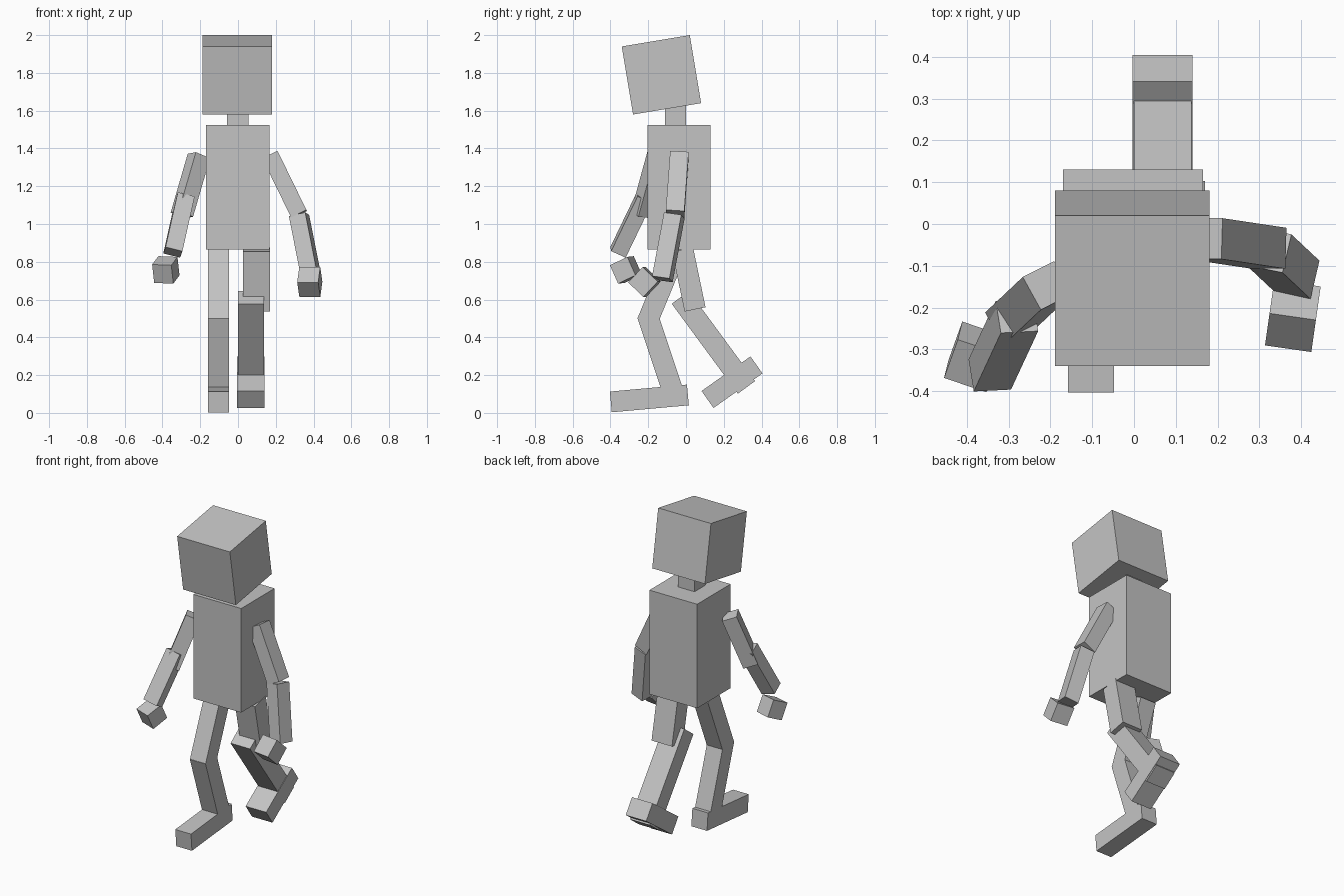
import bpy
from mathutils import Vector, Matrix

cube = bpy.data.objects.get("Cube")
if cube:
    bpy.data.objects.remove(cube, do_unlink=True)

grey = bpy.data.materials.new("plain_grey")
grey.use_nodes = True
colour = (0.55, 0.55, 0.55, 1)
grey.diffuse_color = colour
grey.node_tree.nodes["Principled BSDF"].inputs["Base Color"].default_value = colour


def block(name, start, end, width, depth, front=(0, -1, 0)):
    """Box running from start to end, with its front turned towards a direction."""
    start, end = Vector(start), Vector(end)
    z = (start - end).normalized()
    y = -Vector(front)
    y = (y - z * y.dot(z)).normalized()
    x = y.cross(z)
    bpy.ops.mesh.primitive_cube_add(size=1)
    ob = bpy.context.object
    ob.name = ob.data.name = name
    turn = Matrix((x, y, z)).transposed().to_4x4()
    size = Matrix.Diagonal((width, depth, (start - end).length, 1))
    ob.data.transform(turn @ size)
    ob.location = (start + end) / 2
    ob.data.materials.append(grey)
    return ob


def cube_hand(name, centre, down, front, size):
    centre = Vector(centre)
    half = Vector(down).normalized() * size / 2
    block(name, centre - half, centre + half, size, size, front)


# Trunk and tilted head
block("torso", (-0.002, -0.037, 1.525), (-0.002, -0.037, 0.865), 0.335, 0.335)
block("neck", (-0.002, -0.055, 1.68), (-0.002, -0.055, 1.5), 0.115, 0.11)
block("head", (-0.004, -0.16, 1.97), (-0.004, -0.10, 1.61), 0.37, 0.365)

# Right leg, stepping forward
rx = -0.103
block("right_thigh", (rx, -0.045, 0.87), (rx, -0.206, 0.48), 0.11, 0.11)
block("right_shin", (rx, -0.205, 0.52), (rx, -0.055, 0.07), 0.11, 0.11)
block("right_foot", (rx, 0.01, 0.095), (rx, -0.398, 0.058), 0.11, 0.11, (0, 0, 1))

# Left leg, trailing behind
block("left_thigh", (0.098, -0.018, 0.865), (0.098, 0.048, 0.548), 0.143, 0.113)
block("left_shin", (0.069, -0.03, 0.611), (0.069, 0.32, 0.135), 0.137, 0.113)
block("left_foot", (0.068, 0.373, 0.254), (0.068, 0.114, 0.071), 0.144, 0.11, (0, 0, 1))

# Left arm
block("left_upper_arm", (0.17, -0.035, 1.365), (0.323, -0.058, 1.052), 0.09, 0.098)
block("left_forearm", (0.323, -0.062, 1.045), (0.39, -0.125, 0.708), 0.09, 0.095, (-0.2, -1, 0))
cube_hand("left_hand", (0.38, -0.22, 0.693), (-0.1, -0.7, -0.74), (-0.1, -0.7, 0.7), 0.112)

# Right arm, swung forward and turned outwards
block("right_upper_arm", (-0.207, -0.147, 1.36), (-0.297, -0.232, 1.05), 0.09, 0.09, (0.45, -0.89, 0))
block("right_forearm", (-0.28, -0.22, 1.14), (-0.345, -0.36, 0.85), 0.092, 0.085, (0.05, -1, 0))
cube_hand("right_hand", (-0.382, -0.318, 0.757), (0.1, 0.4, -0.9), (-0.32, -0.9, -0.38), 0.107)
